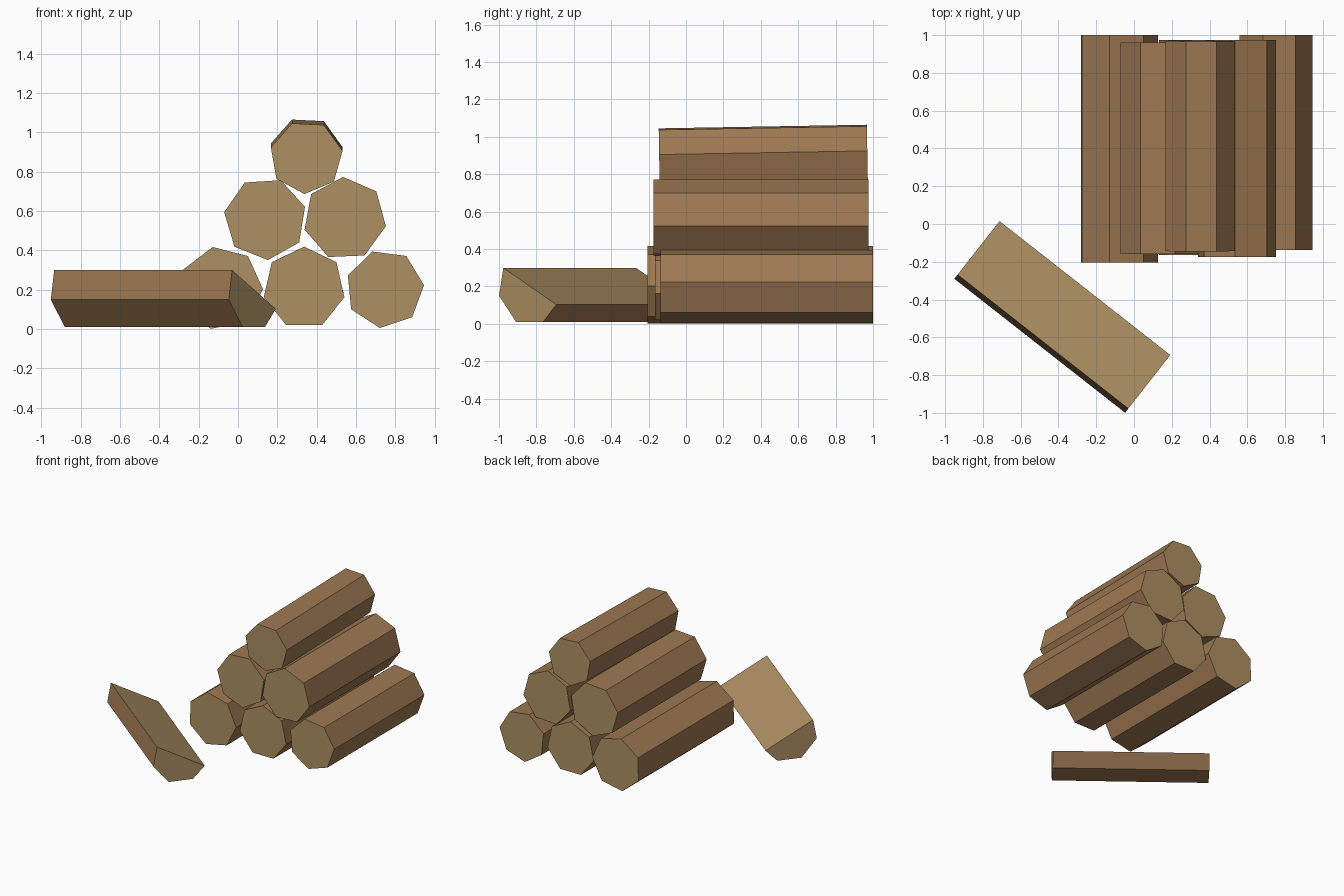
import bpy, bmesh
from math import cos, sin, radians, atan2
from mathutils import Matrix, Vector

if "Cube" in bpy.data.objects:
    bpy.data.objects.remove(bpy.data.objects["Cube"])


def material(name, color):
    m = bpy.data.materials.new(name)
    m.diffuse_color = color
    m.use_nodes = True
    m.node_tree.nodes["Principled BSDF"].inputs["Base Color"].default_value = m.diffuse_color
    return m


bark = material("bark", (0.34, 0.19, 0.085, 1))
cut_wood = material("cut_wood", (0.42, 0.28, 0.125, 1))


def prism(name, profile, length, matrix, wood_sides=()):
    """Extrude an (x, z) profile along local +y; ends are cut wood, sides bark."""
    bm = bmesh.new()
    front = [bm.verts.new((x, 0, z)) for x, z in profile]
    back = [bm.verts.new((x, length, z)) for x, z in profile]
    n = len(profile)
    for i in range(n):
        j = (i + 1) % n
        face = bm.faces.new((front[i], front[j], back[j], back[i]))
        face.material_index = 1 if i in wood_sides else 0
    for ring in (front, back):
        bm.faces.new(ring).material_index = 1
    bmesh.ops.recalc_face_normals(bm, faces=bm.faces)
    mesh = bpy.data.meshes.new(name)
    bm.to_mesh(mesh)
    bm.free()
    mesh.materials.append(bark)
    mesh.materials.append(cut_wood)
    obj = bpy.data.objects.new(name, mesh)
    obj.matrix_world = matrix
    bpy.context.collection.objects.link(obj)
    return obj


def log(name, x, z, radius, turn, y0, y1, tilt=0):
    """Seven-sided log lying along y, turned about its axis."""
    angles = [radians(turn + 360 * i / 7) for i in range(7)]
    profile = [(radius * cos(a), radius * sin(a)) for a in angles]
    place = Matrix.Translation((x, y0, z)) @ Matrix.Rotation(radians(tilt), 4, 'X')
    prism(name, profile, y1 - y0, place)


# Stacked pile: three, two, one
log("bottom_log_left", -0.086, 0.208, 0.213, -1.3, -0.205, 1.0)
log("bottom_log_middle", 0.336, 0.209, 0.210, 90, -0.165, 0.975)
log("bottom_log_right", 0.746, 0.204, 0.200, 5.5, -0.137, 1.0)
log("middle_log_left", 0.138, 0.561, 0.211, 16.6, -0.16, 0.96)
log("middle_log_right", 0.543, 0.561, 0.212, -10.4, -0.175, 0.975)
log("top_log", 0.347, 0.873, 0.187, 10, -0.143, 0.97, tilt=1)

# Split half log leaning in front, its flat cut face tipped up and back
start, end = Vector((-0.03, -0.977, 0)), Vector((-0.934, -0.268, 0))
along = end - start
half_profile = [(0, 0.3), (-0.028, 0.15), (0.087, 0.01), (0.27, 0.01), (0.36, 0.103)]
heading = atan2(along.y, along.x) - radians(90)
prism("split_log", half_profile, along.length,
      Matrix.Translation(start) @ Matrix.Rotation(heading, 4, 'Z'), wood_sides=(4,))
